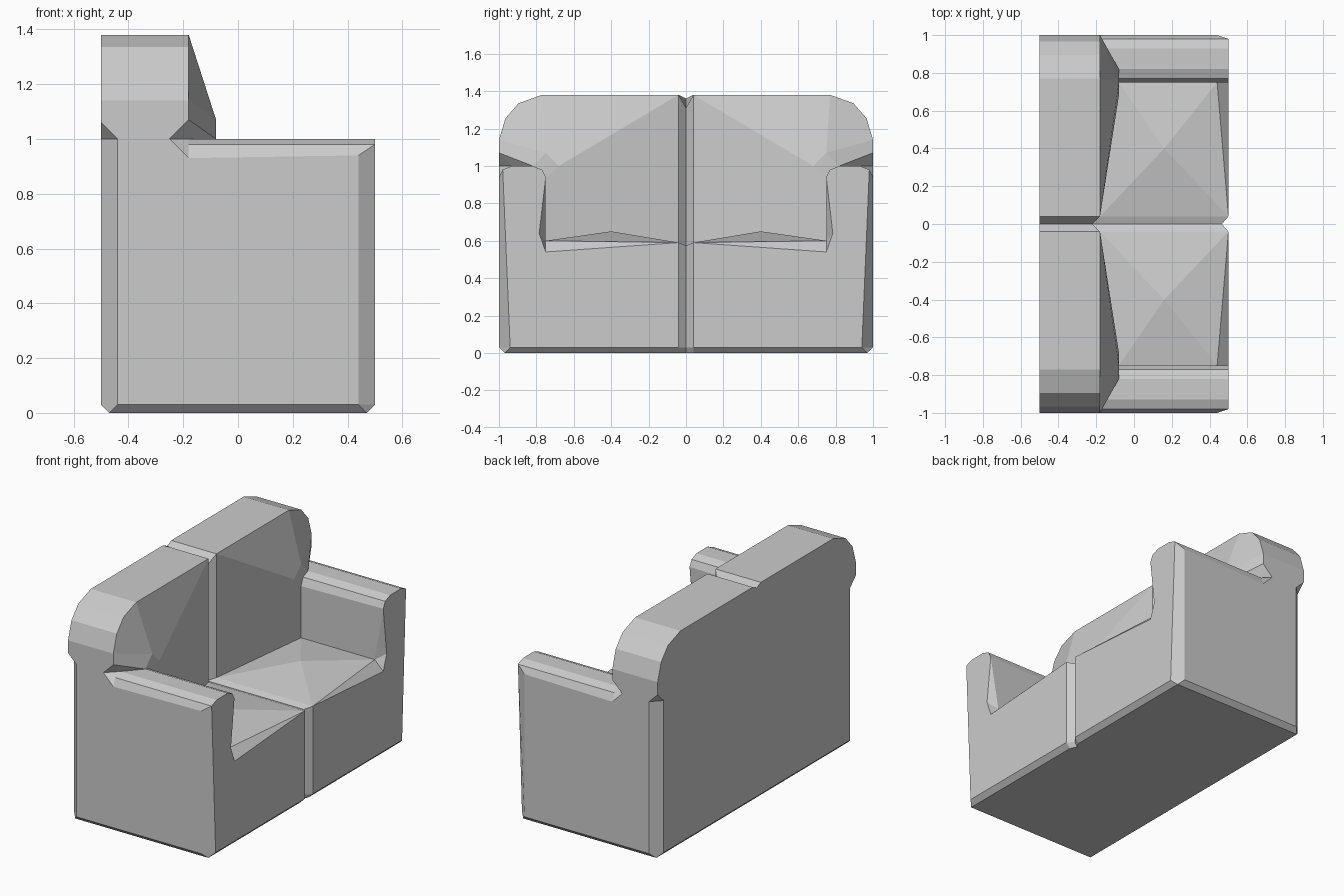
import bpy, bmesh

if "Cube" in bpy.data.objects:
    bpy.data.objects.remove(bpy.data.objects["Cube"])

shell = bmesh.new()
parts = ["base", "backrest", "armrests", "seat"]


def face(part, *pts):
    """Add a polygon and its mirror image across the middle of the sofa."""
    for s in (1, -1):
        ring = [p for i, p in enumerate(pts) if p != pts[i - 1]]
        f = shell.faces.new([shell.verts.new((x, s * y, z)) for x, y, z in ring])
        f.material_index = parts.index(part)


def strip(part, a, b):
    """Bridge two polylines with equal point counts."""
    for i in range(len(a) - 1):
        face(part, a[i], a[i + 1], b[i + 1], b[i])


def at_x(x, yz):
    return [(x, y, z) for y, z in yz]


# shared corner points
A, B, C, D = at_x(-.08, [(.82, 1), (.75, 1.07), (.68, 1), (.75, .93)])
notch, notch_side = (-.18, .93, 1), (-.25, 1, 1)
notch_low, notch_mid, notch_top = (-.18, 1, .93), (-.18, .98, .98), (-.18, 1, 1.07)
seat_back, seat_front = (-.08, .75, .6), (.44, .75, .6)
flare, lip = (.5, .785, .64), (.5, .75, .54)
seam_front, seam_back = (.5, .04, .59), (-.18, .04, .59)
dip_front, dip_back = (.465, 0, .575), (-.22, 0, .575)
foot = [(-.5, 0), (-.5, .94), (-.44, 1), (.44, 1), (.5, .94), (.5, .04), (.465, 0)]
sole = [(-.47, 0), (-.47, .97), (-.47, .97), (.47, .97), (.47, .97), (.47, .04), (.45, 0)]
crown = [(1, 1.14), (.965, 1.255), (.895, 1.335), (.77, 1.38), (.04, 1.38)]
rear = at_x(-.5, crown + [(0, 1.36)])
front = at_x(-.18, crown) + [(-.22, 0, 1.31)]
arm_front = at_x(.5, [(.98, .98), (.93, 1), (.82, 1), (.77, .98), (.75, .94)])

# base: bevelled sole, sides, bevelled corners and front panel
ring0 = [(x, y, 0) for x, y in sole]
ring1 = [(x, y, .03) for x, y in foot]
face("base", *ring0)
strip("base", ring0, ring1)
face("base", ring1[1], ring1[2], (-.44, 1, 1), (-.5, .94, 1))
face("base", (-.5, .94, 1), (-.44, 1, 1), (-.5, 1, 1.06))
face("base", ring1[2], ring1[3], (.44, 1, .94), notch_low, notch_side, notch_top,
     front[0], rear[0], (-.5, 1, 1.06), (-.44, 1, 1))
face("base", ring1[3], ring1[4], arm_front[0], (.44, 1, .94))
face("base", ring1[4], *arm_front, flare, lip, seam_front, ring1[5])
face("base", ring1[5], seam_front, dip_front, ring1[6])

# backrest: rear panel, rounded top, padded front with a centre groove
face("backrest", ring1[0], ring1[1], (-.5, .94, 1), (-.5, 1, 1.06), *rear)
strip("backrest", rear, front)
face("backrest", notch_side, notch, notch_top)
face("backrest", B, *front[:4])
face("backrest", A, B, front[0], notch_top)
face("backrest", A, notch_top, notch)
face("backrest", B, front[3], front[4], C)
face("backrest", C, front[4], (-.18, .04, 1))
face("backrest", A, B, C, D)
face("backrest", C, (-.18, .04, 1), seam_back, seat_back, D)
face("backrest", front[4], front[5], dip_back, seam_back, (-.18, .04, 1))

# armrests: rounded top and flared inner side
face("armrests", notch_side, notch_low, notch_mid, notch)
strip("armrests", [(.44, 1, .94)] + arm_front,
      [notch_low, notch_mid, notch, A, (-.08, .77, .98), D])
face("armrests", D, (-.08, .77, .98), A)
face("armrests", D, arm_front[-1], seat_front, seat_back)
face("armrests", arm_front[-1], flare, seat_front)
face("armrests", flare, lip, seat_front)

# seat: two low pyramid cushions, front lip and centre groove
peak = (.16, .4, .65)
rim = [seat_back, seat_front, seam_front, seam_back]
for i in range(4):
    face("seat", rim[i - 1], rim[i], peak)
face("seat", seat_front, lip, seam_front)
face("seat", seam_front, seam_back, dip_back, dip_front)

# weld, orient outward, then split into named parts
bmesh.ops.remove_doubles(shell, verts=shell.verts[:], dist=.0005)
bmesh.ops.recalc_face_normals(shell, faces=shell.faces[:])
for i, name in enumerate(parts):
    bm = shell.copy()
    bmesh.ops.delete(bm, geom=[f for f in bm.faces if f.material_index != i], context="FACES")
    for f in bm.faces:
        f.material_index = 0
    mesh = bpy.data.meshes.new(name)
    bm.to_mesh(mesh)
    bm.free()
    bpy.context.collection.objects.link(bpy.data.objects.new(name, mesh))
shell.free()
